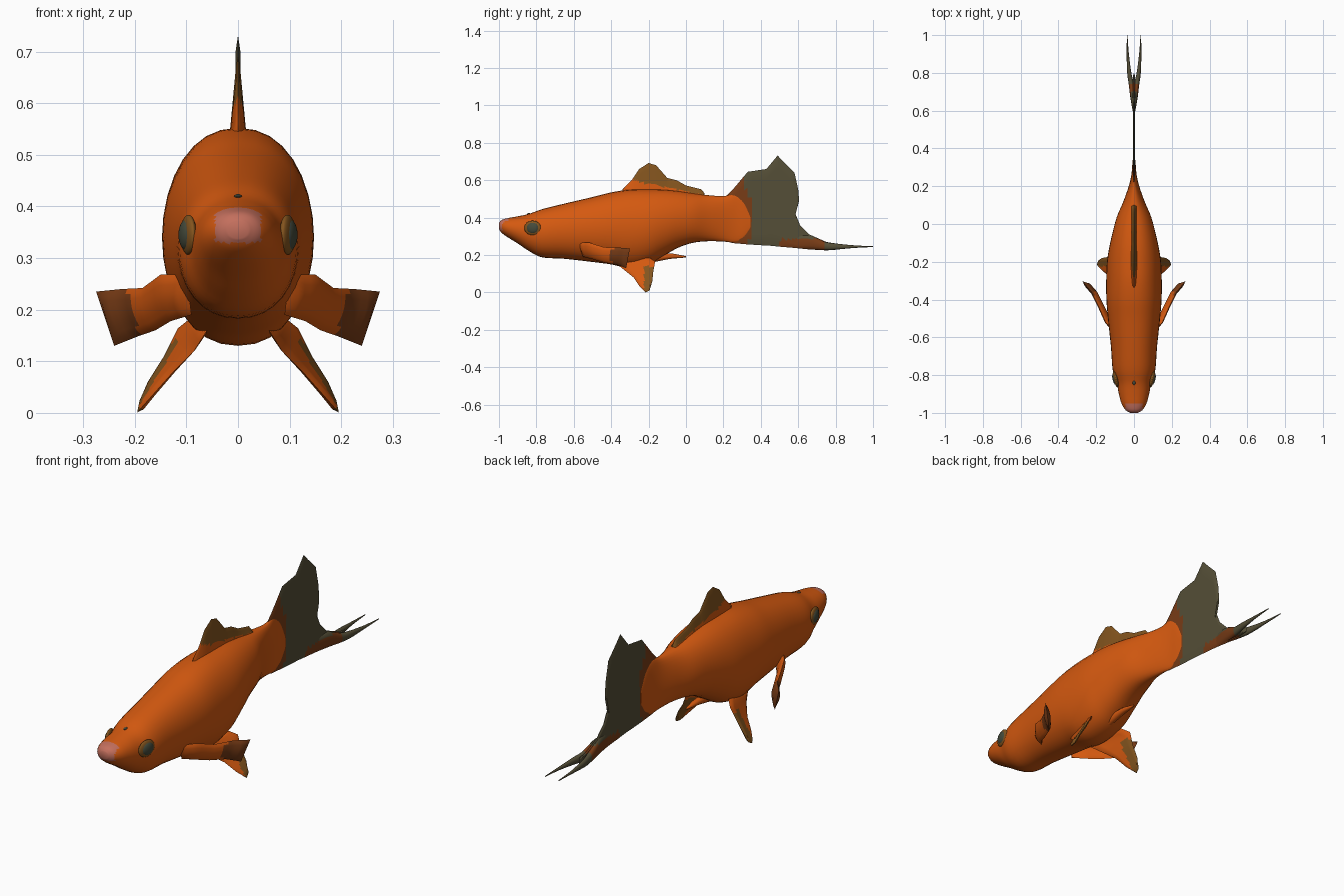
import bpy, bmesh, math
from mathutils import Vector

if "Cube" in bpy.data.objects:
    bpy.data.objects.remove(bpy.data.objects["Cube"])


def colour(name, r, g, b):
    m = bpy.data.materials.new(name)
    m.diffuse_color = (r, g, b, 1)
    m.use_nodes = True
    m.node_tree.nodes["Principled BSDF"].inputs["Base Color"].default_value = m.diffuse_color
    return m


MATS = [colour("orange", .66, .10, .005), colour("dark olive", .09, .077, .038),
        colour("brown", .19, .045, .008), colour("ochre", .23, .09, .013),
        colour("pink", .55, .16, .11), colour("eye grey", .06, .07, .045)]
ORANGE, OLIVE, BROWN, OCHRE, PINK, GREY = range(6)


def finish(name, bm, rule):
    """Weld, colour faces by a rule on their centre, and smooth."""
    bmesh.ops.remove_doubles(bm, verts=bm.verts, dist=1e-5)
    bmesh.ops.recalc_face_normals(bm, faces=bm.faces)
    for f in bm.faces:
        f.material_index = rule(f.calc_center_median())
    me = bpy.data.meshes.new(name)
    bm.to_mesh(me)
    bm.free()
    for m in MATS:
        me.materials.append(m)
    ob = bpy.data.objects.new(name, me)
    bpy.context.collection.objects.link(ob)
    bpy.ops.object.select_all(action='DESELECT')
    ob.select_set(True)
    bpy.context.view_layer.objects.active = ob
    bpy.ops.object.shade_smooth_by_angle(angle=math.radians(50))
    return ob


def dense(pts, n, smooth):
    """Insert n steps per span, by Catmull-Rom or straight lines."""
    out = []
    for i in range(len(pts) - 1):
        p0, p1, p2, p3 = pts[max(i - 1, 0)], pts[i], pts[i + 1], pts[min(i + 2, len(pts) - 1)]
        for k in range(n):
            t = k / n
            row = []
            for a, b, c, d in zip(p0, p1, p2, p3):
                if smooth:
                    row.append(.5 * (2 * b + (c - a) * t + (2 * a - 5 * b + 4 * c - d) * t * t
                                     + (3 * b - a - 3 * c + d) * t ** 3))
                else:
                    row.append(b + (c - b) * t)
            out.append(row)
    return out + [list(pts[-1])]


def loft(name, sections, rule, segs=32, steps=4):
    """Rounded tube along y; each section is (y, top, bottom, half width, centre x)."""
    bm = bmesh.new()
    rings = []
    for y, top, bot, w, cx in dense(sections, steps, True):
        ring = []
        for k in range(segs):
            a = 2 * math.pi * k / segs
            c = math.copysign(abs(math.cos(a)) ** .9, math.cos(a))
            ring.append(bm.verts.new((cx + w * c, y, (top + bot) / 2 + (top - bot) / 2 * math.sin(a))))
        rings.append(ring)
    for r, s in zip(rings, rings[1:]):
        for k in range(segs):
            bm.faces.new((r[k], r[(k + 1) % segs], s[(k + 1) % segs], s[k]))
    bm.faces.new(rings[0])
    bm.faces.new(rings[-1])
    return finish(name, bm, rule)


def fin(name, edge_a, edge_b, thick, rule, n=10, side=1):
    """Thin lens-edged sheet between two edges; thick(v) is half thickness across."""
    a, b = dense(edge_a, 4, False), dense(edge_b, 4, False)
    bm = bmesh.new()
    mid = [[bm.verts.new(Vector(p).lerp(Vector(q), j / n)) for j in range(n + 1)]
           for p, q in zip(a, b)]

    def skin(g):
        for r, s in zip(g, g[1:]):
            for j in range(n):
                bm.faces.new((r[j], r[j + 1], s[j + 1], s[j]))
    skin(mid)
    bm.normal_update()
    sheets = []
    for sgn in (1, -1):
        sheets.append([[v.co + v.normal * sgn * (0 if i in (0, len(mid) - 1) or j in (0, n) else thick(j / n))
                        for j, v in enumerate(row)] for i, row in enumerate(mid)])
    bm.clear()
    for sh in sheets:
        skin([[bm.verts.new((p.x * side, p.y, p.z)) for p in row] for row in sh])
    return finish(name, bm, rule)


# Body, with a pink snout tip
loft("body", [
    (-1.0, .372, .338, .02, 0), (-.985, .388, .318, .045, 0), (-.95, .398, .293, .066, 0),
    (-.9, .407, .262, .08, 0), (-.84, .42, .222, .092, 0), (-.77, .445, .188, .113, 0),
    (-.65, .475, .18, .122, 0), (-.5, .51, .163, .138, 0), (-.4, .535, .15, .146, 0),
    (-.3, .55, .13, .147, 0), (-.2, .552, .15, .143, 0), (-.12, .55, .195, .13, 0),
    (-.04, .542, .24, .112, 0), (.04, .53, .266, .09, 0), (.12, .52, .274, .056, 0),
    (.2, .515, .272, .028, 0), (.26, .525, .268, .014, 0), (.31, .49, .285, .0095, 0),
    (.345, .42, .33, .006, 0)],
    lambda c: PINK if c.y < -.945 and c.z > .33 and abs(c.x) < .045 else ORANGE)


# Tail fin
def tail_rule(c):
    if c.y < .355 - 1.2 * (c.z - .39) ** 2 or (c.z < .285 and .5 < c.y < .74):
        return BROWN
    return OLIVE


tail_top = [(.22, .52), (.25, .55), (.33, .645), (.43, .66), (.49, .732), (.52, .70), (.58, .64),
            (.60, .55), (.605, .49), (.585, .42), (.61, .36), (.66, .31), (.75, .27), (.8, .262)]
tail_low = [(.22, .272), (.25, .264), (.33, .257), (.41, .252), (.45, .25), (.48, .247), (.50, .245),
            (.51, .244), (.52, .243), (.56, .24), (.60, .236), (.66, .23), (.75, .225), (.8, .228)]
fin("tail_fin", [(0, y, z) for y, z in tail_top], [(0, y, z) for y, z in tail_low],
    lambda v: .005, tail_rule, n=14)

# Dorsal fin
dorsal = [(-.34, .55), (-.29, .60), (-.25, .66), (-.2, .692), (-.16, .68), (-.12, .635), (-.1, .612),
          (-.05, .60), (0, .572), (.08, .552), (.1, .53)]
fin("dorsal_fin", [(0, y, .51) for y, z in dorsal], [(0, y, z) for y, z in dorsal],
    lambda v: .002 + .017 * (1 - v),
    lambda c: OCHRE if c.y > -.28 and c.z > .58 - .2 * (c.y + .2) else ORANGE)

# Long rod-like anal fin
loft("anal_fin", [(-.28, .17, .14, .01, 0), (-.16, .205, .165, .018, 0), (-.08, .208, .18, .016, 0),
                  (-.03, .2, .184, .009, 0), (.0, .194, .188, .003, 0)], lambda c: ORANGE, segs=12)

for side, label in ((1, "left"), (-1, "right")):
    # Twin streamers at the tail's lower lobe
    loft("tail_streamer_" + label, [
        (.58, .30, .238, .003, 0), (.66, .305, .232, .012, .006 * side), (.74, .272, .226, .014, .014 * side),
        (.8, .262, .229, .011, .025 * side), (.9, .252, .238, .006, .033 * side),
        (1.0, .247, .243, .0015, .036 * side)], tail_rule, segs=12)

    # Pectoral fins
    fin("pectoral_fin_" + label,
        [(.10, -.58, .268), (.15, -.52, .268), (.185, -.44, .242), (.225, -.36, .24), (.275, -.3, .235)],
        [(.09, -.55, .19), (.13, -.5, .178), (.16, -.44, .16), (.195, -.37, .148), (.24, -.32, .13)],
        lambda v: .004 + .01 * math.sin(math.pi * v),
        lambda c: BROWN if abs(c.x) + .25 * (.2 - c.z) > .205 else ORANGE, side=side)

    # Pelvic fins
    fin("pelvic_fin_" + label,
        [(.06, -.38, .16), (.085, -.33, .12), (.125, -.28, .08), (.165, -.25, .035), (.196, -.215, 0)],
        [(.08, -.2, .19), (.115, -.165, .165), (.14, -.175, .11), (.17, -.18, .06), (.19, -.195, .01)],
        lambda v: .006, lambda c: OCHRE if c.y > -.225 and c.z < .14 else ORANGE, side=side)

    # Eyes: ochre rim with a grey pupil bulging through it
    for part, x, size, mat in (("eye_rim_", .096, (.013, .046, .039), OCHRE),
                               ("eye_", .1, (.014, .034, .03), GREY)):
        bm = bmesh.new()
        bmesh.ops.create_uvsphere(bm, u_segments=20, v_segments=12, radius=1)
        ob = finish(part + label, bm, lambda c, m=mat: m)
        ob.scale = size
        ob.rotation_euler.z = -.22 * side
        ob.location = (x * side, -.82, .345)

# Small spot on top of the head
bm = bmesh.new()
bmesh.ops.create_uvsphere(bm, u_segments=10, v_segments=6, radius=1)
spot = finish("head_spot", bm, lambda c: GREY)
spot.scale = (.008, .012, .004)
spot.location = (0, -.84, .42)
